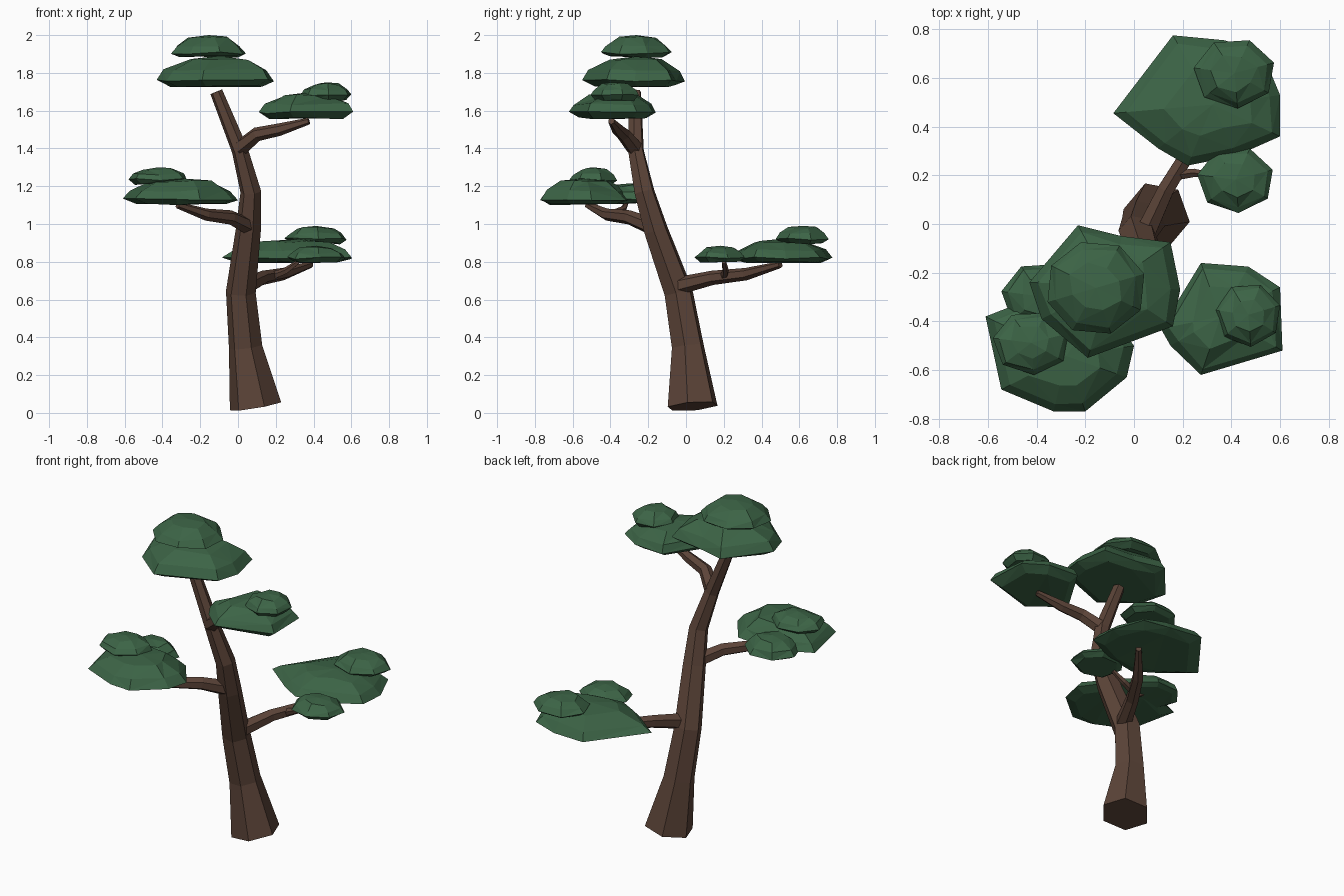
import bpy, bmesh, math, random
from mathutils import Vector

if "Cube" in bpy.data.objects:
    bpy.data.objects.remove(bpy.data.objects["Cube"])

random.seed(4)


def material(name, rgb):
    m = bpy.data.materials.new(name)
    m.diffuse_color = (*rgb, 1)
    m.use_nodes = True
    m.node_tree.nodes["Principled BSDF"].inputs["Base Color"].default_value = m.diffuse_color
    return m


BARK = material("brown bark", (0.107, 0.058, 0.040))
LEAF = material("dark green leaves", (0.045, 0.127, 0.061))


def skin(name, rings, mat, tip=None):
    """Join rings of points into a closed, flat-faced solid; tip closes it to a point."""
    bm = bmesh.new()
    rv = [[bm.verts.new(p) for p in ring] for ring in rings]
    n = len(rv[0])
    for a, b in zip(rv, rv[1:]):
        for i in range(n):
            j = (i + 1) % n
            bm.faces.new((a[i], a[j], b[j], b[i]))
    bm.faces.new(rv[0][::-1])
    if tip is None:
        bm.faces.new(rv[-1])
    else:
        t = bm.verts.new(tip)
        for i in range(n):
            bm.faces.new((rv[-1][i], rv[-1][(i + 1) % n], t))
        bmesh.ops.triangulate(bm, faces=bm.faces[:])
    bmesh.ops.recalc_face_normals(bm, faces=bm.faces[:])
    me = bpy.data.meshes.new(name)
    bm.to_mesh(me)
    bm.free()
    me.materials.append(mat)
    ob = bpy.data.objects.new(name, me)
    bpy.context.collection.objects.link(ob)
    return ob


def limb(name, path, sides=6, ref=(0, 0, 1), turn=0.0):
    """Tapered faceted tube along (x, y, z, radius) points."""
    pts = [Vector(p[:3]) for p in path]
    rings = []
    for i, p in enumerate(pts):
        t = (pts[min(i + 1, len(pts) - 1)] - pts[max(i - 1, 0)]).normalized()
        u = Vector(ref)
        u = (u - t * u.dot(t)).normalized()
        v = t.cross(u)
        rings.append([p + path[i][3] * (u * math.cos(a) + v * math.sin(a))
                      for a in (turn + k * math.tau / sides for k in range(sides))])
    return skin(name, rings, BARK)


def pad(name, outline, low, rim, top):
    """Flat-bottomed faceted foliage dome over a plan outline."""
    n = len(outline)
    c = Vector((sum(p[0] for p in outline) / n, sum(p[1] for p in outline) / n))
    rings = []
    for s, z, jit in ((0.78, low + 0.005, 0.0), (1.0, rim, 0.0),
                      (0.86, rim + (top - rim) * 0.42, 0.04),
                      (0.52, rim + (top - rim) * 0.86, 0.07)):
        ring = []
        for p in outline:
            q = c + (Vector(p) - c) * (s + random.uniform(-jit, jit))
            ring.append((q.x, q.y, z + random.uniform(-0.006, 0.006)))
        rings.append(ring)
    return skin(name, rings, LEAF, (c.x, c.y, top))


def blob(name, x0, x1, y0, y1, low, rim, top, n=7, turn=0.3):
    """Smaller foliage dome fitted to a plan box."""
    cs = [(math.cos(turn + k * math.tau / n), math.sin(turn + k * math.tau / n)) for k in range(n)]
    ax, bx = min(c[0] for c in cs), max(c[0] for c in cs)
    ay, by = min(c[1] for c in cs), max(c[1] for c in cs)
    pad(name, [(x0 + (x1 - x0) * (x - ax) / (bx - ax), y0 + (y1 - y0) * (y - ay) / (by - ay))
               for x, y in cs], low, rim, top)


# Trunk
limb("trunk", [(0.093, 0.035, 0.035, 0.14), (0.04, 0.01, 0.35, 0.09), (0.015, -0.04, 0.64, 0.08),
               (0.055, -0.16, 0.97, 0.067), (0.068, -0.22, 1.17, 0.056), (0.01, -0.265, 1.39, 0.044),
               (-0.115, -0.27, 1.70, 0.034)], ref=(1, 0, 0), turn=math.radians(-10))

# Branches and twigs
limb("upper_right_branch", [(0.01, -0.27, 1.40, 0.045), (0.10, -0.33, 1.475, 0.038),
                            (0.22, -0.36, 1.50, 0.033), (0.375, -0.395, 1.545, 0.018)])
limb("left_branch", [(0.05, -0.19, 0.99, 0.045), (-0.04, -0.30, 1.035, 0.038),
                     (-0.17, -0.42, 1.05, 0.032), (-0.32, -0.52, 1.10, 0.018)])
limb("left_twig", [(-0.15, -0.40, 1.05, 0.02), (-0.25, -0.33, 1.08, 0.017),
                   (-0.34, -0.31, 1.125, 0.012)], sides=5)
limb("back_branch", [(0.04, -0.05, 0.67, 0.048), (0.13, 0.14, 0.715, 0.038),
                     (0.24, 0.32, 0.735, 0.033), (0.385, 0.50, 0.785, 0.018)])
limb("back_twig", [(0.17, 0.20, 0.72, 0.022), (0.25, 0.21, 0.75, 0.018),
                   (0.32, 0.20, 0.80, 0.012)], sides=5)

# Crown foliage
pad("crown_pad", [(-0.43, -0.24), (-0.38, -0.39), (-0.19, -0.55), (0.16, -0.42), (0.19, -0.27),
                  (0.15, -0.075), (-0.05, -0.05), (-0.23, -0.005)], 1.725, 1.76, 1.89)
blob("crown_cap", -0.355, 0.042, -0.45, -0.075, 1.88, 1.905, 2.0, n=8)

# Upper right foliage
pad("upper_right_pad", [(0.11, -0.43), (0.15, -0.50), (0.275, -0.62), (0.61, -0.52),
                        (0.60, -0.26), (0.47, -0.175), (0.275, -0.16)], 1.555, 1.59, 1.695)
blob("upper_right_cap", 0.335, 0.60, -0.505, -0.25, 1.65, 1.685, 1.75)

# Left foliage
pad("left_pad", [(-0.61, -0.38), (-0.545, -0.68), (-0.33, -0.77), (-0.20, -0.77), (-0.03, -0.63),
                 (0.0, -0.50), (-0.13, -0.32), (-0.38, -0.29)], 1.10, 1.13, 1.24)
blob("left_cap", -0.58, -0.27, -0.62, -0.365, 1.205, 1.235, 1.30)
blob("left_side_pad", -0.545, -0.22, -0.44, -0.165, 1.105, 1.13, 1.215)

# Back foliage
pad("back_pad", [(-0.085, 0.455), (0.10, 0.31), (0.22, 0.24), (0.42, 0.28), (0.60, 0.36), (0.60, 0.53),
                 (0.525, 0.71), (0.37, 0.755), (0.16, 0.775)], 0.79, 0.82, 0.92)
blob("back_cap", 0.245, 0.575, 0.475, 0.755, 0.89, 0.92, 0.99)
blob("back_side_pad", 0.26, 0.57, 0.045, 0.31, 0.795, 0.82, 0.885)
